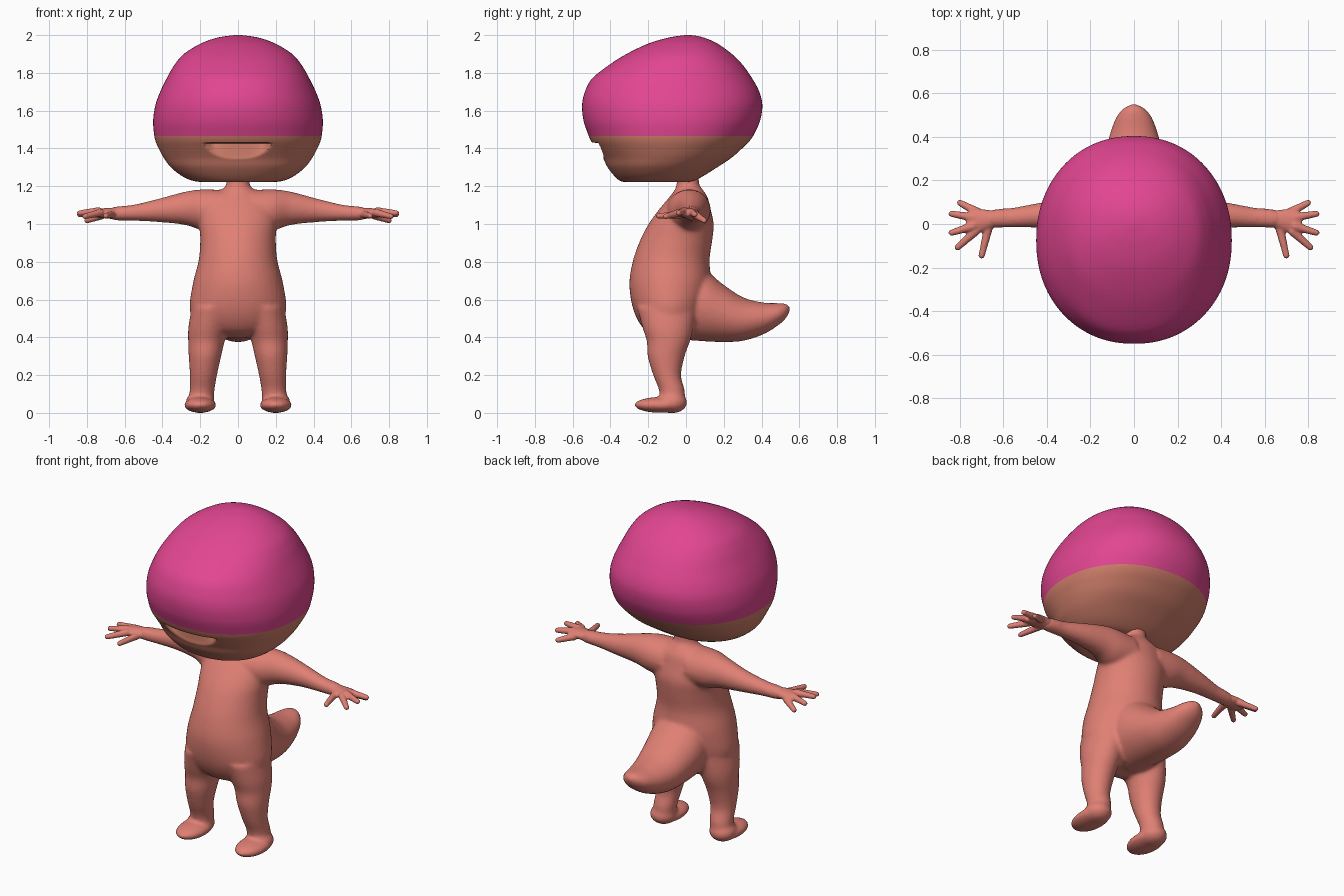
import bpy, bmesh, math
from mathutils import Vector, Matrix

cube = bpy.data.objects.get("Cube")
if cube:
    bpy.data.objects.remove(cube, do_unlink=True)


def material(name, rgb):
    m = bpy.data.materials.new(name)
    m.use_nodes = True
    m.diffuse_color = (*rgb, 1)
    m.node_tree.nodes["Principled BSDF"].inputs["Base Color"].default_value = (*rgb, 1)
    return m


salmon = material("salmon skin", (0.745, 0.216, 0.174))
tan = material("tan face skin", (0.63, 0.21, 0.145))
pink = material("pink cap", (0.76, 0.061, 0.283))


def spline(rows, steps):
    """Catmull-Rom interpolation of rows of numbers."""
    out = []
    for i in range(len(rows) - 1):
        p0, p1, p2, p3 = (rows[max(0, min(len(rows) - 1, i + k))] for k in (-1, 0, 1, 2))
        for s in range(steps):
            t = s / steps
            out.append([b + t / 2 * (c - a + t * (2*a - 5*b + 4*c - d + t * (3*b - a - 3*c + d)))
                        for a, b, c, d in zip(p0, p1, p2, p3)])
    return out + [list(rows[-1])]


def loft(bm, rows, axis=2, segs=40, steps=5, power=2.0, side=1):
    """Loft rows of (position, centre a, centre b, radius a, radius b) along an axis."""
    rings = []
    for t, ca, cb, ra, rb in spline(rows, steps):
        ring = []
        for k in range(segs):
            a = math.tau * k / segs
            c, s = math.cos(a), math.sin(a)
            co = Vector()
            co[axis] = t
            co[(axis + 1) % 3] = ca + ra * math.copysign(abs(c) ** (2 / power), c)
            co[(axis + 2) % 3] = cb + rb * math.copysign(abs(s) ** (2 / power), s)
            co.x *= side
            ring.append(bm.verts.new(co))
        rings.append(ring)
    for r, q in zip(rings, rings[1:]):
        for k in range(segs):
            n = (k + 1) % segs
            bm.faces.new((r[k], r[n], q[n], q[k]))
    bm.faces.new(rings[0])
    bm.faces.new(rings[-1])


def profile(rows, x=0):
    """Turn (z, front y, back y, half width) into loft rows."""
    return [(z, x, (f + b) / 2, w, (b - f) / 2) for z, f, b, w in rows]


def ball(bm, centre, size):
    m = Matrix.Translation(centre) @ Matrix.Diagonal((*size, 1))
    return bmesh.ops.create_uvsphere(bm, u_segments=20, v_segments=12, radius=1, matrix=m)["verts"]


def finish(name, bm, mats, voxel=0, smooth=0):
    bmesh.ops.recalc_face_normals(bm, faces=bm.faces)
    me = bpy.data.meshes.new(name)
    bm.to_mesh(me)
    bm.free()
    ob = bpy.data.objects.new(name, me)
    bpy.context.collection.objects.link(ob)
    for m in mats:
        me.materials.append(m)
    for p in me.polygons:
        p.use_smooth = True
    if voxel:
        rm = ob.modifiers.new("blend", 'REMESH')
        rm.mode, rm.voxel_size, rm.use_smooth_shade = 'VOXEL', voxel, True
        sm = ob.modifiers.new("soften", 'SMOOTH')
        sm.factor, sm.iterations = 0.5, smooth
    return ob


# Body: torso, tail, arms, legs and feet blended into one skin
bm = bmesh.new()
loft(bm, profile([
    (0.40, -0.14, 0.04, 0.10), (0.44, -0.22, 0.06, 0.20), (0.54, -0.277, 0.10, 0.255),
    (0.68, -0.30, 0.13, 0.24), (0.81, -0.28, 0.125, 0.208), (0.92, -0.24, 0.14, 0.20),
    (1.0, -0.198, 0.147, 0.205), (1.08, -0.14, 0.13, 0.20), (1.14, -0.09, 0.115, 0.16),
    (1.18, -0.06, 0.09, 0.09), (1.21, -0.05, 0.07, 0.062), (1.26, -0.05, 0.07, 0.062)]))
loft(bm, [
    (-0.05, 0.58, 0, 0.19, 0.17), (0.08, 0.575, 0, 0.195, 0.175), (0.19, 0.53, 0, 0.155, 0.16),
    (0.30, 0.497, 0, 0.116, 0.14), (0.41, 0.5, 0, 0.084, 0.112), (0.49, 0.523, 0, 0.058, 0.083),
    (0.53, 0.54, 0, 0.038, 0.05), (0.55, 0.55, 0, 0.012, 0.015)], axis=1)
for side in (1, -1):
    loft(bm, [
        (0.08, 0.01, 1.07, 0.12, 0.11), (0.19, 0.02, 1.075, 0.11, 0.108),
        (0.28, 0.035, 1.083, 0.085, 0.088), (0.42, 0.04, 1.072, 0.06, 0.062),
        (0.55, 0.03, 1.06, 0.046, 0.043), (0.64, 0.025, 1.056, 0.043, 0.037),
        (0.68, 0.02, 1.055, 0.035, 0.03)], axis=0, side=side)
    loft(bm, [
        (0.56, 0.13, -0.10, 0.115, 0.16), (0.45, 0.155, -0.095, 0.108, 0.135),
        (0.38, 0.167, -0.093, 0.097, 0.115), (0.30, 0.175, -0.105, 0.086, 0.098),
        (0.20, 0.183, -0.1, 0.072, 0.074), (0.12, 0.19, -0.075, 0.066, 0.068),
        (0.04, 0.197, -0.07, 0.066, 0.066)], side=side)
    for y, z, size in ((-0.135, 0.042, (0.086, 0.14, 0.042)), (-0.075, 0.055, (0.078, 0.082, 0.058))):
        for v in ball(bm, (side * 0.2, y, z), size):
            v.co.z = max(v.co.z, 0.0)
finish("body", bm, [salmon], 0.01, 10)

# Hands: flattened palm with five tapering fingers
fingers = [((0.72, 0.055, 1.045), (0.80, 0.097, 1.018)), ((0.74, 0.03, 1.062), (0.838, 0.047, 1.05)),
           ((0.74, -0.01, 1.068), (0.838, -0.04, 1.058)), ((0.73, -0.035, 1.06), (0.81, -0.107, 1.04)),
           ((0.67, -0.02, 1.05), (0.70, -0.145, 1.043))]
for side, name in ((1, "left_hand"), (-1, "right_hand")):
    bm = bmesh.new()
    loft(bm, [
        (0.60, 0.027, 1.057, 0.036, 0.033), (0.65, 0.022, 1.056, 0.041, 0.031),
        (0.70, 0.015, 1.057, 0.053, 0.027), (0.745, 0.012, 1.058, 0.054, 0.022),
        (0.77, 0.01, 1.058, 0.04, 0.014)], axis=0, side=side)
    for a, b in fingers:
        a, b = Vector(a), Vector(b)
        for i in range(17):
            p = a.lerp(b, i / 16)
            r = 0.021 - 0.006 * i / 16
            ball(bm, (side * p.x, p.y, p.z), (r, r, r))
    finish(name, bm, [salmon], 0.006, 5)

# Head: rounded loft with a smiling mouth pressed into the muzzle
bm = bmesh.new()
loft(bm, profile([
    (1.222, -0.28, -0.02, 0.12), (1.225, -0.34, 0.03, 0.22), (1.25, -0.375, 0.085, 0.29),
    (1.30, -0.415, 0.165, 0.355), (1.35, -0.44, 0.24, 0.393), (1.40, -0.475, 0.297, 0.42),
    (1.44, -0.503, 0.337, 0.437), (1.48, -0.52, 0.363, 0.445), (1.55, -0.543, 0.393, 0.449),
    (1.63, -0.55, 0.404, 0.437), (1.70, -0.535, 0.388, 0.412), (1.77, -0.497, 0.351, 0.378),
    (1.84, -0.41, 0.302, 0.338), (1.90, -0.315, 0.243, 0.287), (1.955, -0.2, 0.167, 0.198),
    (1.985, -0.1, 0.1, 0.115), (1.997, -0.03, 0.05, 0.045), (2.0, 0.0, 0.02, 0.01)]),
    segs=176, steps=9, power=2.15)
top, half = 1.43, 0.18
for v in bm.verts:
    if v.co.y < -0.2 and abs(v.co.x) < half:
        low = 1.345 + 0.075 * (abs(v.co.x) / half) ** 3
        if low < v.co.z < top:
            f = (v.co.z - low) / (top - low)
            v.co.y += 0.06 * f * min(1, (half - abs(v.co.x)) / 0.05)

# Pink cap over everything above the mouth line
cap = 1.467
bmesh.ops.bisect_plane(bm, geom=bm.verts[:] + bm.edges[:] + bm.faces[:],
                       plane_co=(0, 0, cap), plane_no=(0, 0, 1))
for f in bm.faces:
    f.material_index = 1 if f.calc_center_median().z > cap else 0
head = finish("head", bm, [tan, pink])
bpy.context.view_layer.objects.active = head
head.select_set(True)
bpy.ops.object.shade_smooth_by_angle(angle=math.radians(40))
